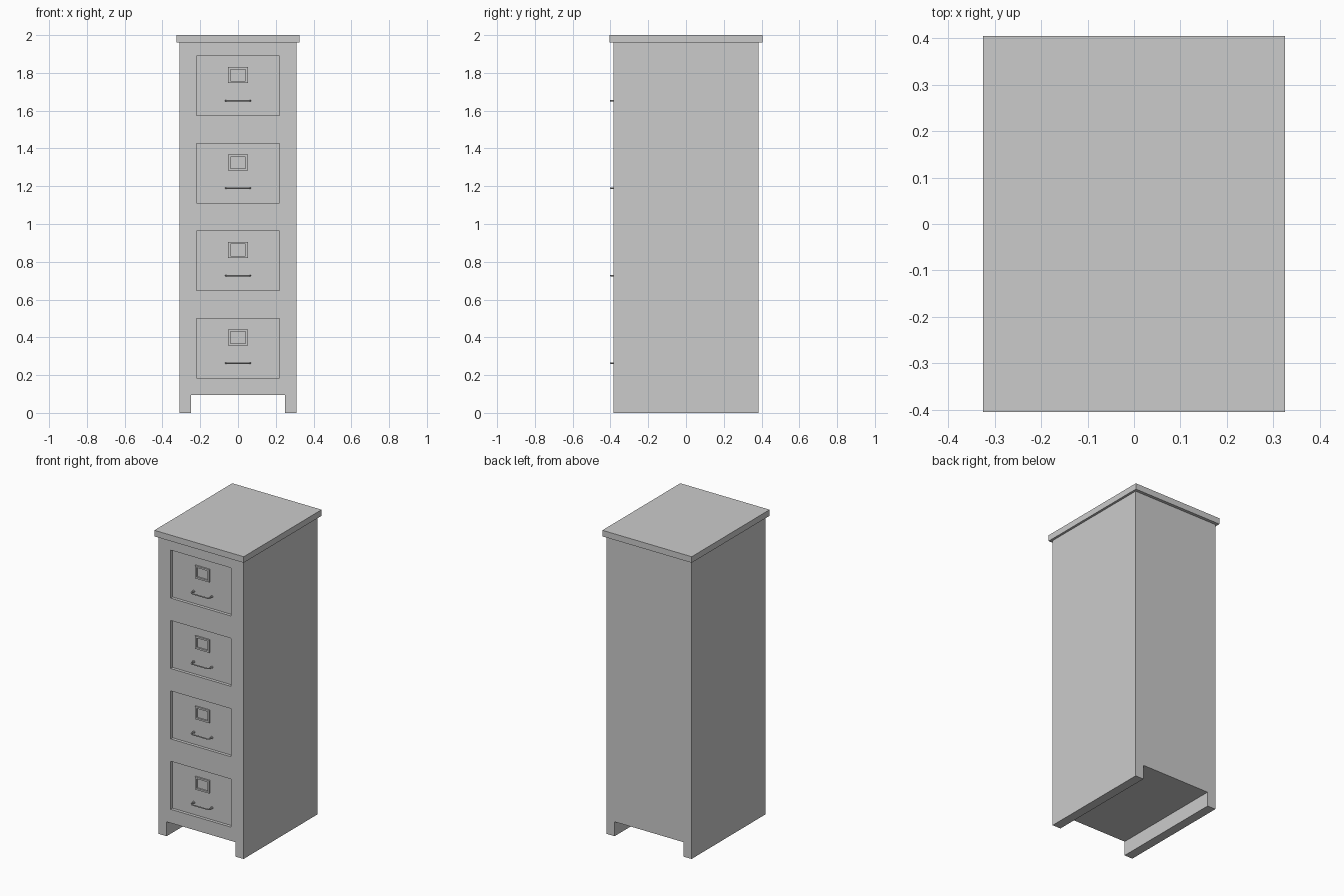
import bpy, bmesh, math
from mathutils import Matrix, Vector

if "Cube" in bpy.data.objects:
    bpy.data.objects.remove(bpy.data.objects["Cube"])


def add_box(bm, x0, x1, y0, y1, z0, z1):
    size = Vector((x1 - x0, y1 - y0, z1 - z0))
    centre = Vector((x0 + x1, y0 + y1, z0 + z1)) / 2
    mat = Matrix.Translation(centre) @ Matrix.Diagonal((*size, 1))
    bmesh.ops.create_cube(bm, size=1, matrix=mat)


def make_object(name, bm):
    bmesh.ops.recalc_face_normals(bm, faces=bm.faces)
    mesh = bpy.data.meshes.new(name)
    bm.to_mesh(mesh)
    bm.free()
    obj = bpy.data.objects.new(name, mesh)
    bpy.context.collection.objects.link(obj)
    return obj


def boxes(name, dims):
    bm = bmesh.new()
    for d in dims:
        add_box(bm, *d)
    return make_object(name, bm)


FRONT = -0.385
PANEL = FRONT + 0.02          # recessed drawer face
PITCH = 0.463
drawers = [0.185 + PITCH * i for i in range(4)]

# Cabinet body with drawer recesses and an open base between the two runners
body = boxes("cabinet_body", [(-0.31, 0.31, FRONT, 0.385, 0, 1.96)])
cuts = [(-0.22, 0.22, FRONT - 0.1, PANEL, z, z + 0.316) for z in drawers]
cuts.append((-0.25, 0.25, -0.6, 0.6, -0.1, 0.095))
cutter = boxes("recess_cutter", cuts)
cutter.hide_render = True
mod = body.modifiers.new("recesses", 'BOOLEAN')
mod.operation = 'DIFFERENCE'
mod.solver = 'EXACT'
mod.object = cutter
bpy.context.view_layer.objects.active = body
bpy.ops.object.modifier_apply(modifier=mod.name)
bpy.data.objects.remove(cutter)

# Overhanging top slab
boxes("top_slab", [(-0.325, 0.325, -0.405, 0.405, 1.96, 2.0)])


# Label frame: four bars around an open window
def label_frame(i, z):
    w, h, t = 0.052, 0.084, 0.011
    y0, y1 = PANEL - 0.01, PANEL + 0.001
    bm = bmesh.new()
    rings = []
    for y in (y0, y1):
        for k in (0, t):
            rings.append([bm.verts.new(p) for p in (
                (-w + k, y, z + k), (w - k, y, z + k),
                (w - k, y, z + h - k), (-w + k, y, z + h - k))])
    fo, fi, bo, bi = rings
    for a, b in ((fo, fi), (fi, bi), (bi, bo), (bo, fo)):
        for k in range(4):
            n = (k + 1) % 4
            bm.faces.new((a[k], a[n], b[n], b[k]))
    make_object(f"label_frame_{i}", bm)


# Bar pull: bent round rod with small round mounting plates
def handle(i, z):
    w, out, r = 0.066, -0.399, 0.012
    path = [(-w, PANEL + 0.002)]
    arc = [(-w + r - r * math.cos(a), out + r - r * math.sin(a))
           for a in (0, math.pi / 6, math.pi / 3, math.pi / 2)]
    path += arc
    path += [(-x, y) for x, y in reversed(path)]
    curve = bpy.data.curves.new(f"handle_{i}", 'CURVE')
    curve.dimensions = '3D'
    curve.bevel_depth = 0.004
    curve.bevel_resolution = 2
    curve.use_fill_caps = True
    spline = curve.splines.new('POLY')
    spline.points.add(len(path) - 1)
    for p, (x, y) in zip(spline.points, path):
        p.co = (x, y, z, 1)
    spline.use_smooth = True
    obj = bpy.data.objects.new(f"handle_{i}", curve)
    bpy.context.collection.objects.link(obj)

    bm = bmesh.new()
    for s in (-1, 1):
        mat = Matrix.Translation((s * w, PANEL - 0.003, z)) @ Matrix.Rotation(math.pi / 2, 4, 'X')
        bmesh.ops.create_cone(bm, cap_ends=True, segments=16, radius1=0.008,
                              radius2=0.008, depth=0.008, matrix=mat)
    make_object(f"handle_mounts_{i}", bm)


for i, z in enumerate(drawers, 1):
    label_frame(i, z + 0.172)
    handle(i, z + 0.079)
